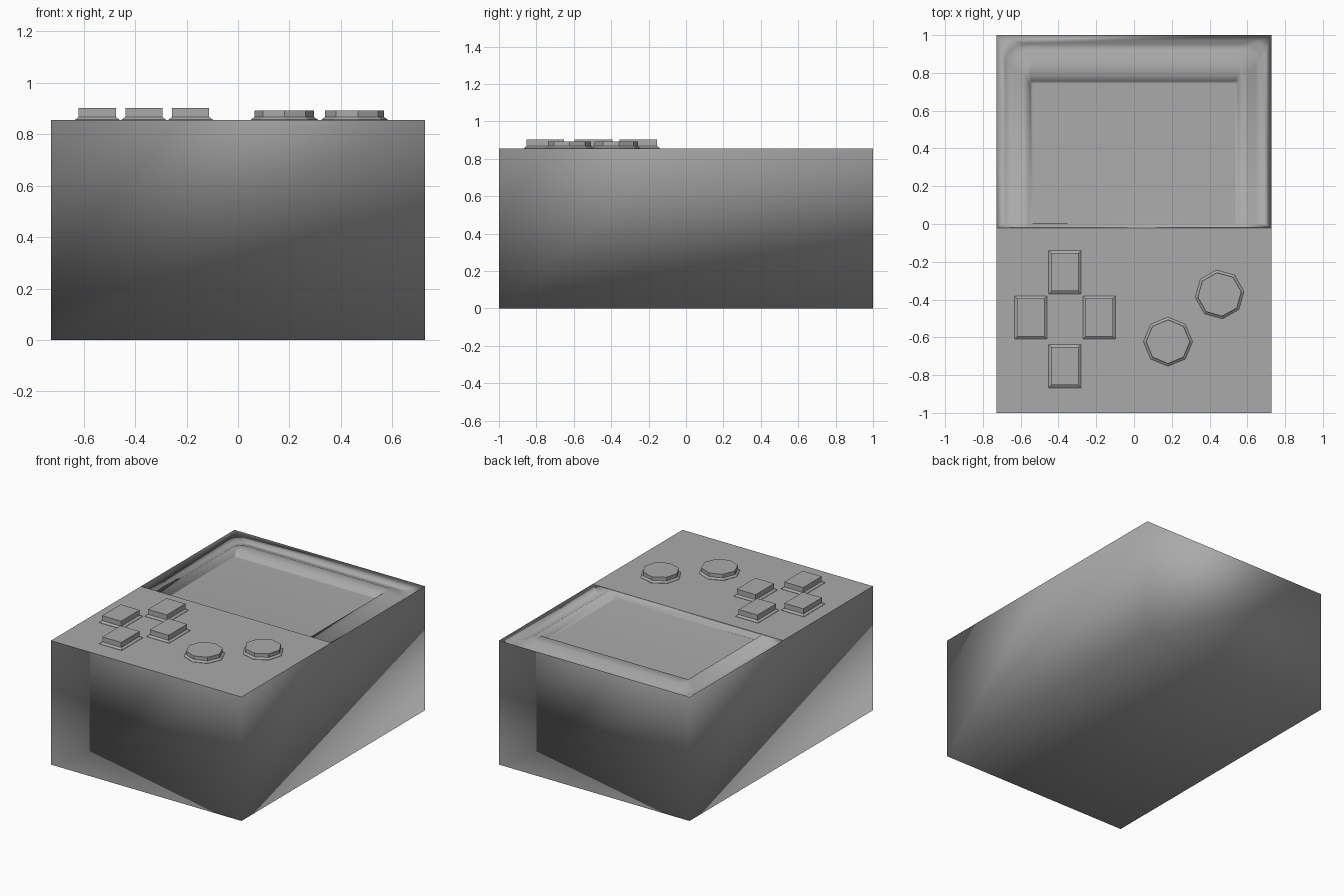
import bpy, bmesh
from math import sin, cos, pi, radians

if "Cube" in bpy.data.objects:
    bpy.data.objects.remove(bpy.data.objects["Cube"])

HALF_W, HALF_L, TOP = 0.727, 1.0, 0.855
SPLIT = -0.02          # where the screen half meets the control half

grey = bpy.data.materials.new("grey_plastic")
grey.diffuse_color = (0.4, 0.4, 0.4, 1)
grey.use_nodes = True
grey.node_tree.nodes["Principled BSDF"].inputs["Base Color"].default_value = grey.diffuse_color


def finish(name, bm):
    bmesh.ops.remove_doubles(bm, verts=bm.verts, dist=1e-4)
    bmesh.ops.recalc_face_normals(bm, faces=bm.faces)
    # flat faces keep hard borders
    for e in bm.edges:
        e.smooth = all(f.smooth for f in e.link_faces)
    mesh = bpy.data.meshes.new(name)
    bm.to_mesh(mesh)
    bm.free()
    mesh.materials.append(grey)
    ob = bpy.data.objects.new(name, mesh)
    bpy.context.collection.objects.link(ob)
    return ob


def u_path(w, back, r, z, steps=4):
    """U-shaped line round the screen, with rounded back corners."""
    arc = [i * pi / 2 / steps for i in range(steps + 1)]
    right = [(w, SPLIT + (TOP - z) * 0.6, z)]
    right += [(w - r + r * cos(a), back - r + r * sin(a), z) for a in arc]
    return right + [(-x, y, z) for x, y, z in reversed(right)]


def body():
    bm = bmesh.new()

    def face(points, smooth=True):
        f = bm.faces.new([bm.verts.new(p) for p in points])
        f.smooth = smooth

    # case: floor and four walls blend softly, control panel is flat
    W, L, S, T = HALF_W, HALF_L, SPLIT, TOP
    face([(-W, -L, 0), (W, -L, 0), (W, L, 0), (-W, L, 0)])
    for s in (1, -1):
        w, l = s * W, s * L
        face([(-w, -l, 0), (w, -l, 0), (w, -l, T)])
        face([(-w, -l, 0), (w, -l, T), (-w, -l, T)])
        face([(w, -l, 0), (w, l, 0), (w, l, T)])
        face([(w, -l, 0), (w, l, T), (w, S, T), (w, -l, T)])
    face([(-W, -L, T), (W, -L, T), (W, S, T), (-W, S, T)], False)

    # shallow gutter, rounded bezel and sunken screen
    profile = [(W, L, 0, T), (0.68, 0.955, 0.10, 0.815), (0.645, 0.92, 0.09, 0.822),
               (0.60, 0.86, 0.06, 0.847), (0.565, 0.785, 0.01, 0.851),
               (0.55, 0.757, 0.01, 0.817), (0.535, 0.742, 0.01, 0.815)]
    paths = [u_path(*p) for p in profile]
    rows = [[bm.verts.new(p) for p in path] for path in paths]
    for a, b in zip(rows, rows[1:]):
        for i in range(len(a) - 1):
            bm.faces.new((a[i], a[i + 1], b[i + 1], b[i])).smooth = True
    bm.faces.new(rows[-1]).smooth = True
    # sloping step between screen half and control half
    face([p[0] for p in paths] + [p[-1] for p in reversed(paths)])
    ob = finish("console_body", bm)
    # large faces dominate the soft shading
    mod = ob.modifiers.new("weighted_shading", 'WEIGHTED_NORMAL')
    mod.mode = 'FACE_AREA'
    mod.keep_sharp = True


def button(name, outline, height):
    """Raised button with a small sloping skirt; outline(inset) gives xy points."""
    bm = bmesh.new()
    levels = [(0, 0.845), (0, 0.857), (0.014, 0.867), (0.014, height)]
    rows = [[bm.verts.new((x, y, z)) for x, y in outline(inset)] for inset, z in levels]
    n = len(rows[0])
    for a, b in zip(rows, rows[1:]):
        for i in range(n):
            j = (i + 1) % n
            bm.faces.new((a[i], a[j], b[j], b[i]))
    bm.faces.new(rows[-1])
    bm.faces.new(rows[0])
    finish(name, bm)


def rectangle(cx, cy, hx, hy):
    return lambda d: [(cx + sx * (hx - d), cy + sy * (hy - d))
                      for sx, sy in ((-1, -1), (1, -1), (1, 1), (-1, 1))]


def octagon(cx, cy, r, turn):
    return lambda d: [(cx + (r - d) * cos(turn + i * pi / 4),
                       cy + (r - d) * sin(turn + i * pi / 4)) for i in range(8)]


body()

# four direction buttons
for name, x, y in (("left", -0.547, -0.495), ("right", -0.184, -0.495),
                   ("up", -0.366, -0.255), ("down", -0.366, -0.752)):
    button(name + "_button", rectangle(x, y, 0.086, 0.115), 0.902)

# two round action buttons
button("lower_action_button", octagon(0.18, -0.623, 0.13, 0), 0.892)
button("upper_action_button", octagon(0.453, -0.373, 0.13, radians(7)), 0.892)
